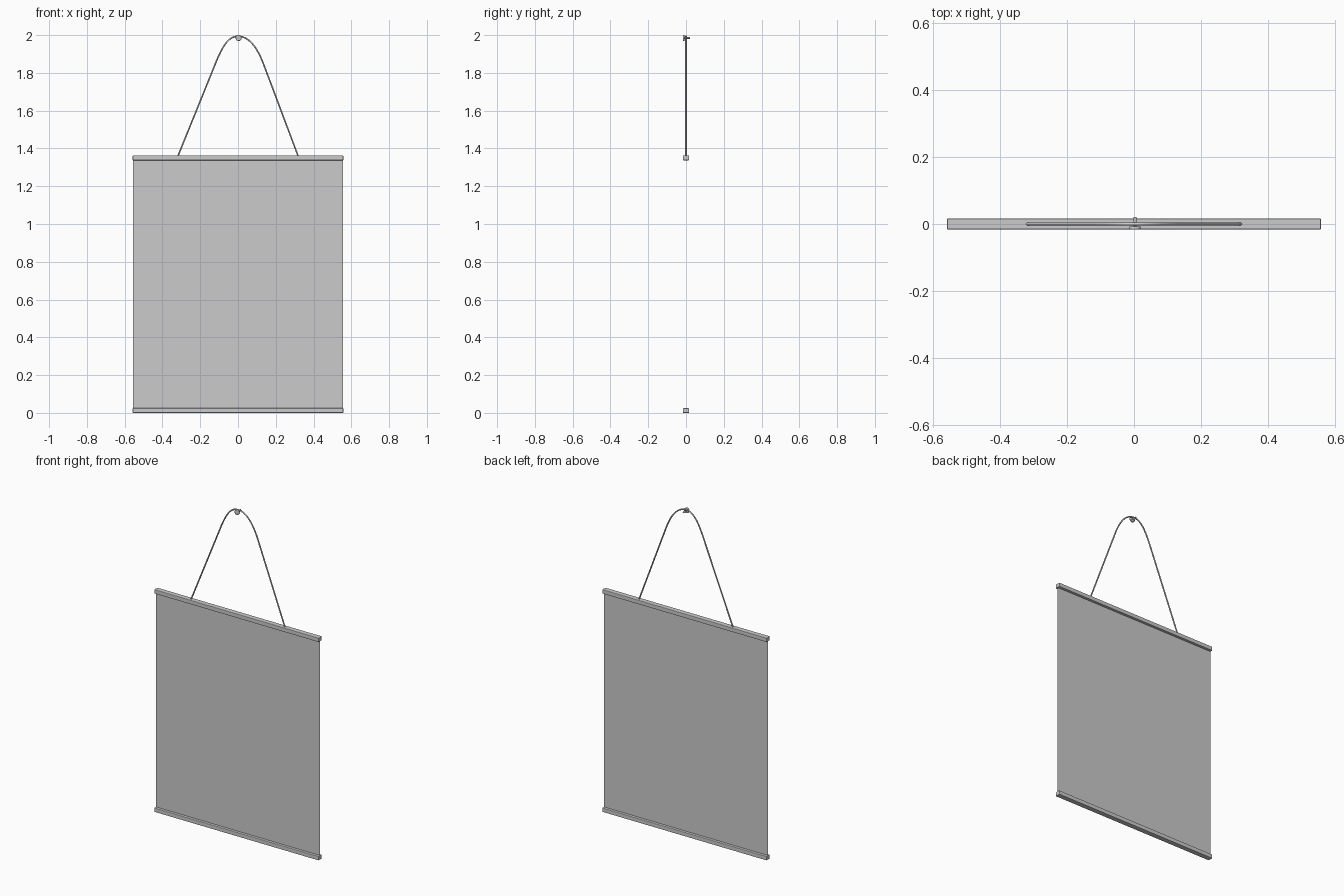
import bpy
import math

if "Cube" in bpy.data.objects:
    bpy.data.objects.remove(bpy.data.objects["Cube"])


def box(name, centre, size, bevel):
    bpy.ops.mesh.primitive_cube_add(size=1, location=centre)
    ob = bpy.context.object
    ob.name = name
    ob.scale = size
    bpy.ops.object.transform_apply(location=False, rotation=False, scale=True)
    mod = ob.modifiers.new("bevel", 'BEVEL')
    mod.width = bevel
    mod.segments = 2
    return ob


def rod(name, x, z, y0, y1, radius, bevel=0):
    bpy.ops.mesh.primitive_cylinder_add(vertices=24, radius=radius, depth=y1 - y0,
                                        location=(x, (y0 + y1) / 2, z),
                                        rotation=(math.pi / 2, 0, 0))
    ob = bpy.context.object
    ob.name = name
    bpy.ops.object.shade_smooth_by_angle(angle=math.radians(35))
    if bevel:
        mod = ob.modifiers.new("bevel", 'BEVEL')
        mod.width = bevel
        mod.segments = 2
    return ob


# Wooden clamping bars at the top and bottom edge
for name, z in (("bottom_bar", 0.0125), ("top_bar", 1.35)):
    box(name, (0, 0, z), (1.115, 0.032, 0.025), 0.003)

# Thin hanging sheet
bpy.ops.mesh.primitive_plane_add(size=1, location=(0, 0, 0.68), rotation=(math.pi / 2, 0, 0))
sheet = bpy.context.object
sheet.name = "sheet"
sheet.scale = (1.11, 1.335, 1)

# Cord: straight legs running into an arch over the peg (point, left handle, right handle)
path = [
    ((-0.32, 1.355), (-0.34, 1.306), (-0.25, 1.528)),
    ((-0.112, 1.868), (-0.18, 1.7), (-0.08, 1.943)),
    ((0.0, 1.994), (-0.05, 1.994), (0.055, 1.994)),
    ((0.135, 1.847), (0.10, 1.94), (0.20, 1.675)),
    ((0.32, 1.355), (0.26, 1.515), (0.34, 1.30)),
]
curve = bpy.data.curves.new("cord", 'CURVE')
curve.dimensions = '3D'
curve.bevel_depth = 0.0042
curve.bevel_resolution = 3
curve.resolution_u = 14
curve.use_fill_caps = True
spline = curve.splines.new('BEZIER')
spline.bezier_points.add(len(path) - 1)
for p, (co, left, right) in zip(spline.bezier_points, path):
    p.handle_left_type = p.handle_right_type = 'FREE'
    p.co = (co[0], 0, co[1])
    p.handle_left = (left[0], 0, left[1])
    p.handle_right = (right[0], 0, right[1])
cord = bpy.data.objects.new("cord", curve)
bpy.context.collection.objects.link(cord)

# Wall peg with a round head in front of the cord
rod("peg_shaft", 0.003, 1.985, -0.012, 0.021, 0.005)
rod("peg_head", 0.003, 1.985, -0.017, -0.007, 0.0165, 0.003)
